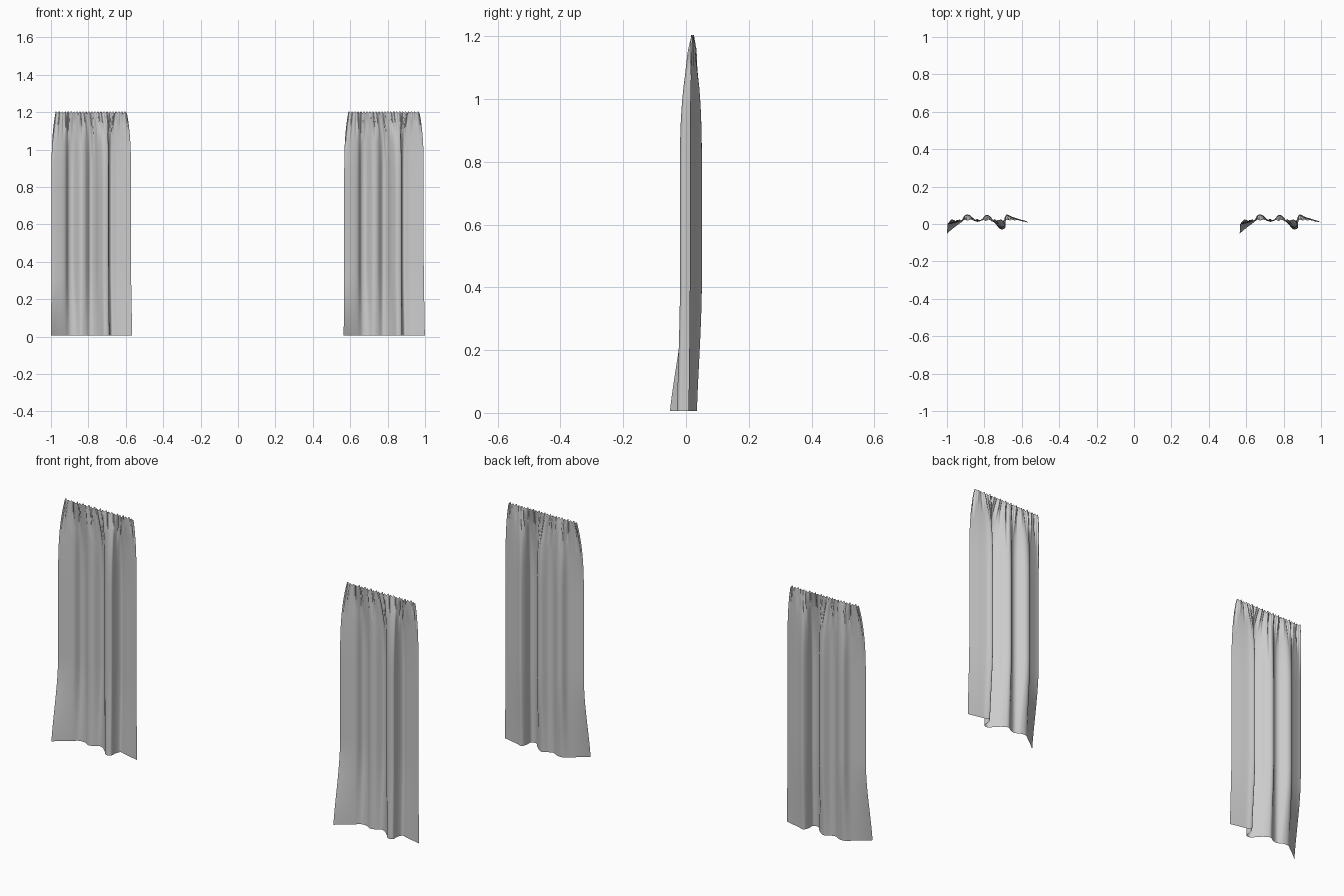
import bpy, bmesh, math, random
from mathutils import Vector

if "Cube" in bpy.data.objects:
    bpy.data.objects.remove(bpy.data.objects["Cube"])

random.seed(4)
NU, NV = 220, 90
Z0, Z1 = 0.006, 1.2

# plan-view fold profiles (x, y) at hem, middle and heading
HEM = [(-1.0, -.052), (-.965, -.022), (-.925, .008), (-.898, .027), (-.868, .026), (-.84, .012),
       (-.815, .018), (-.79, .032), (-.765, .022), (-.74, .0), (-.715, -.027), (-.69, -.022),
       (-.687, .01), (-.675, .034), (-.645, .026), (-.605, .017), (-.566, .008)]
MID = [(-.997, -.002), (-.965, .004), (-.925, .018), (-.905, .046), (-.88, .048), (-.845, .02),
       (-.818, .022), (-.79, .049), (-.765, .036), (-.745, .006), (-.718, -.018), (-.692, -.012),
       (-.694, .022), (-.68, .05), (-.65, .038), (-.61, .025), (-.572, .012)]
TOP = [(-.975 + .38 * i / 16, .021) for i in range(17)]


def curve(pts, t):
    """Catmull-Rom point along a profile, t in 0..1."""
    n = len(pts) - 1
    i = min(int(t * n), n - 1)
    f = t * n - i
    p0, p1, p2, p3 = (Vector(pts[max(0, min(n, i + k))]) for k in (-1, 0, 1, 2))
    return 0.5 * (2 * p1 + (p2 - p0) * f + (2 * p0 - 5 * p1 + 4 * p2 - p3) * f * f
                  + (3 * p1 - p0 - 3 * p2 + p3) * f ** 3)


def smooth(a, b, x):
    x = max(0, min(1, (x - a) / (b - a)))
    return x * x * (3 - 2 * x)


# small gathers below the heading: position, width, length, depth
gathers = [((i + .5 + random.uniform(-.25, .25)) / 24, random.uniform(.008, .012),
            random.choice((.08, .12, .16, .28)), random.uniform(.006, .011) * (-1) ** i)
           for i in range(24)]

bm = bmesh.new()
grid = []
for j in range(NV + 1):
    v = j / NV
    z = Z0 + (Z1 - Z0) * (1 - (1 - v) ** 1.5)      # denser rows near the heading
    drop = Z1 - z
    hem_w = 1 - smooth(-.1, .42, z)
    # folds tighten quickly into the gathered heading
    top_w = max(0, 1 - drop / .42) ** 2.6
    top_x = max(0, 1 - drop / .35) ** 3
    row = []
    for i in range(NU + 1):
        u = i / NU
        h, m, t = curve(HEM, u), curve(MID, u), curve(TOP, u)
        a = min(1, hem_w * 1.1)
        body = m.lerp(h, a)
        x = body.x + (t.x - body.x) * top_x
        y = body.y + (t.y - body.y) * top_w
        for c, w, length, depth in gathers:
            d = (u - c) / w
            if abs(d) < 3 and drop < length:
                k = math.exp(-d * d) * (1 - drop / length) * (.45 + .55 * smooth(0, .05, drop))
                y += depth * k
                x += .003 * d * k
        zz = z + .004 * math.sin(u * 150) * max(0, 1 - drop / .03)
        row.append(bm.verts.new((x, y, zz)))
    grid.append(row)
for j in range(NV):
    for i in range(NU):
        bm.faces.new((grid[j][i], grid[j][i + 1], grid[j + 1][i + 1], grid[j + 1][i]))

mesh = bpy.data.meshes.new("curtain_cloth")
bm.to_mesh(mesh)
bm.free()
mesh.shade_smooth()

# two identical panels
for name, dx in (("left_curtain", 0), ("right_curtain", 1.565)):
    panel = bpy.data.objects.new(name, mesh)
    panel.location.x = dx
    bpy.context.collection.objects.link(panel)
